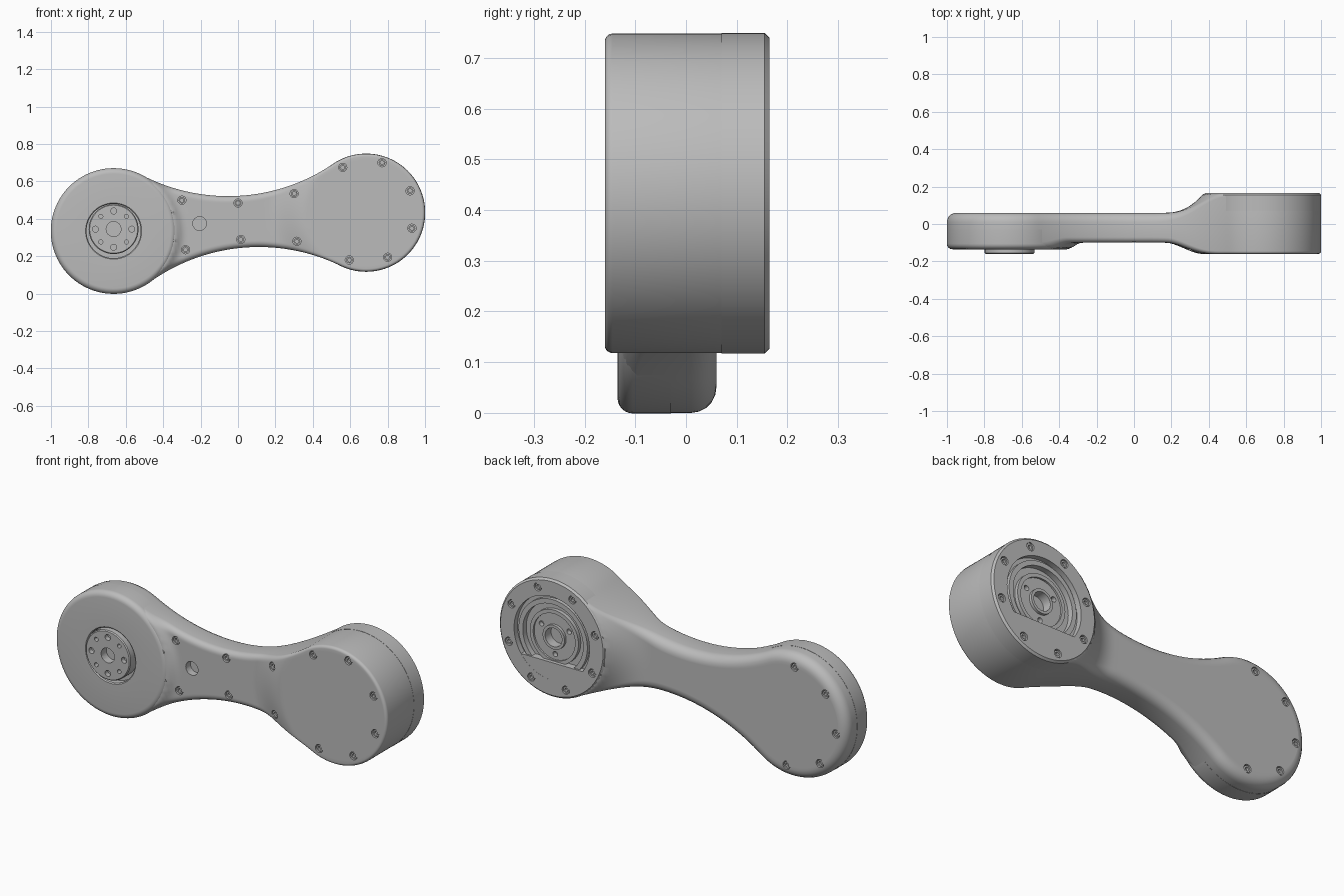
import bpy, bmesh, math
from math import pi, sin, cos, atan2, hypot
from mathutils import Vector

if "Cube" in bpy.data.objects:
    bpy.data.objects.remove(bpy.data.objects["Cube"])

grey = bpy.data.materials.new("satin_grey")
grey.use_nodes = True
grey.diffuse_color = (0.5, 0.5, 0.5, 1)
grey.node_tree.nodes["Principled BSDF"].inputs["Base Color"].default_value = (0.5, 0.5, 0.5, 1)

C1, R1 = Vector((-0.665, 0.335)), 0.335   # left joint (x, z)
C2, R2 = Vector((0.685, 0.433)), 0.315    # right joint
HUB = Vector((-0.665, 0.345))


def finish(bm, name):
    bmesh.ops.remove_doubles(bm, verts=bm.verts, dist=1e-5)
    bmesh.ops.dissolve_degenerate(bm, edges=bm.edges, dist=1e-5)
    bmesh.ops.recalc_face_normals(bm, faces=bm.faces)
    mesh = bpy.data.meshes.new(name)
    bm.to_mesh(mesh)
    bm.free()
    ob = bpy.data.objects.new(name, mesh)
    bpy.context.collection.objects.link(ob)
    mesh.materials.append(grey)
    return ob


def activate(ob):
    bpy.ops.object.select_all(action='DESELECT')
    ob.select_set(True)
    bpy.context.view_layer.objects.active = ob


def smooth(ob):
    activate(ob)
    bpy.ops.object.shade_smooth_by_angle(angle=math.radians(32))


def lathe(bm, centre, profile, segs=72):
    """Spin (radius, y) points around the y axis through centre."""
    rings = [[bm.verts.new((centre.x + r * cos(2 * pi * i / segs), y,
                            centre.y + r * sin(2 * pi * i / segs)))
              for i in range(segs)] for r, y in profile]
    for a, b in zip(rings, rings[1:]):
        for i in range(segs):
            j = (i + 1) % segs
            bm.faces.new((a[i], a[j], b[j], b[i]))


def turned(name, centre, profile, segs=72):
    bm = bmesh.new()
    lathe(bm, centre, profile, segs)
    return finish(bm, name)


def drill(ob, holes):
    """Cut round holes given as (centre, radius, y0, y1)."""
    bm = bmesh.new()
    for c, r, y0, y1 in holes:
        lathe(bm, c, [(0, y0), (r, y0), (r, y1), (0, y1)], 16)
    cutter = finish(bm, "hole_cutter")
    cutter.hide_render = True
    mod = ob.modifiers.new("holes", 'BOOLEAN')
    mod.operation, mod.solver, mod.object = 'DIFFERENCE', 'EXACT', cutter
    activate(ob)
    bpy.ops.object.modifier_apply(modifier=mod.name)
    bpy.data.objects.remove(cutter)


def ramp(v, a, b):
    return min(1, max(0, (v - a) / (b - a)))


def ease(v, a, b):
    t = ramp(v, a, b)
    return t * t * (3 - 2 * t)


def front_depth(p):
    d1, d2 = (p - C1).length, (p - C2).length
    if d1 < R1 - 0.04:
        return 0.06
    return 0.1 + 0.06 * (1 - ease(d2, R2, 0.52)) + 0.028 * (1 - ramp(d1, R1, 0.39)) ** 2


def back_depth(p):
    d = (p - C2).length
    if d < R2 - 0.03:
        return 0.08
    return 0.06 + 0.1 * (1 - ramp(d, R2, 0.52)) ** 2.3


def outline(side, n1=36, n2=60):
    """Circle, concave tangent arc, circle: list of (point, normal)."""
    d = C2 - C1
    L, A, B = d.length, R1 + 1, R2 + 1
    a = (A * A - B * B + L * L) / (2 * L)
    c = C1 + d * (a / L) + side * Vector((-d.y, d.x)) / L * math.sqrt(A * A - a * a)
    t1, t2 = (atan2(c.y - o.y, c.x - o.x) for o in (C1, C2))
    pts = []
    for o, r, s, e, n in ((C1, R1, side * pi, t1, n1),
                          (c, -1, t1 + side * pi, t2 + side * pi, n2),
                          (C2, R2, t2, 0, n1)):
        for i in range(n + (o == C2)):
            t = s + (e - s) * i / n
            u = Vector((cos(t), sin(t)))
            pts.append((o + abs(r) * u, u if r > 0 else -u))
    return pts


# Arm housing: rounded sections following the upper and lower outline
def half_section(up, low, r, depth, sign):
    def edge(point, normal):
        return [(point - normal * r * (1 - cos(k * pi / 10)), r * (1 - sin(k * pi / 10)))
                for k in range(6)]
    top, bottom = edge(*up), edge(*low)
    a, b = top[-1][0], bottom[-1][0]
    flat = [(a.lerp(b, k / 36), 0) for k in range(1, 36)]
    return [(p.x, sign * (depth(p) - drop), p.y) for p, drop in top + flat + bottom[::-1]]


bm = bmesh.new()
loops = []
for up, low in zip(outline(1), outline(-1)):
    k = ease((up[0].x + low[0].x) / 2, 0.1, 0.45)
    front = half_section(up, low, 0.03 - 0.015 * k, front_depth, -1)
    back = half_section(up, low, 0.05 - 0.038 * k, back_depth, 1)
    loops.append([bm.verts.new(v) for v in front + back[::-1]])
for a, b in zip(loops, loops[1:]):
    for i in range(len(a)):
        j = (i + 1) % len(a)
        bm.faces.new((a[i], a[j], b[j], b[i]))
housing = finish(bm, "arm_housing")

# Left joint cover with a groove around the hub
arc = [(R1 - 0.029 + 0.03 * cos(k * pi / 12), -0.105 - 0.03 * sin(k * pi / 12)) for k in range(7)]
cover = turned("left_joint_cover", C1, [(0, -0.03), (R1 + 0.001, -0.03)] + arc +
               [(0.15, -0.135), (0.145, -0.13), (0.145, -0.095), (0, -0.095)], 96)
smooth(cover)

# Output hub with its ring of holes
hub = turned("output_hub", HUB, [(0, -0.09), (0.133, -0.09), (0.133, -0.155), (0.128, -0.16), (0, -0.16)])
holes = [(HUB, 0.04, -0.2, -0.115)]
for i in range(8):
    t = i * pi / 4
    holes.append((HUB + 0.097 * Vector((cos(t), sin(t))), 0.011 if i % 2 else 0.016, -0.2, -0.135))
drill(hub, holes)
smooth(hub)

# Right joint rear cap with stepped rings
cap = turned("right_rear_cap", C2, [
    (0, 0.07), (R2 + 0.001, 0.07), (R2 + 0.001, 0.155), (R2 - 0.009, 0.165),
    (0.225, 0.165), (0.225, 0.135), (0.205, 0.135), (0.205, 0.155), (0.18, 0.155),
    (0.18, 0.125), (0.145, 0.125), (0.145, 0.145), (0.125, 0.145), (0.125, 0.135),
    (0.065, 0.135), (0.065, 0.15), (0.05, 0.15), (0.05, 0.1), (0, 0.1)], 96)

# Flat chord closing the lower side of the rings
bm = bmesh.new()
half = math.acos(0.13 / 0.235)
chord = [bm.verts.new((C2.x + 0.235 * sin(t), 0.09, C2.y - 0.235 * cos(t)))
         for t in (half * (i / 12 - 1) for i in range(25))]
face = bm.faces.new(chord)
ext = bmesh.ops.extrude_face_region(bm, geom=[face])
bmesh.ops.translate(bm, vec=(0, 0.0745, 0), verts=[v for v in ext["geom"] if isinstance(v, bmesh.types.BMVert)])
finish(bm, "cap_chord_plate")

# Screw positions: (point, surface y, outward direction)
front_points = [(-0.3, 0.5), (0, 0.485), (0.3, 0.535), (-0.28, 0.235), (0.015, 0.29), (0.315, 0.28),
                (0.56, 0.675), (0.77, 0.7), (0.92, 0.55), (0.93, 0.35), (0.8, 0.195), (0.595, 0.18)]
front_screws = [(Vector(p), -front_depth(Vector(p)), -1) for p in front_points]


def around(c, r, degrees):
    t = math.radians(degrees)
    return c + r * Vector((-cos(t), sin(t)))


left_screws = [(around(C1, 0.272, 85 - 45 * i), 0.06, 1) for i in range(5)]
cap_screws = [(around(C2, 0.27, 18 + 45 * i), 0.165, 1) for i in range(8)]
rods = lambda screws: [(p, 0.022, y - s * 0.025, y + s * 0.03) for p, y, s in screws]

drill(housing, rods(front_screws + left_screws) + [(Vector((-0.205, 0.375)), 0.037, -0.15, -0.06)])
drill(cap, rods(cap_screws) + [(around(C2, 0.095, 30 + 120 * i), 0.014, 0.11, 0.2) for i in range(3)])
smooth(housing)
smooth(cap)

# Socket screws
bm = bmesh.new()
for p, y, s in front_screws + left_screws + cap_screws:
    lathe(bm, p, [(0, y - s * 0.03), (0.018, y - s * 0.03), (0.018, y - s * 0.005),
                  (0.01, y - s * 0.005), (0.01, y - s * 0.017), (0, y - s * 0.017)], 12)
smooth(finish(bm, "socket_screws"))
bpy.ops.object.select_all(action='DESELECT')
